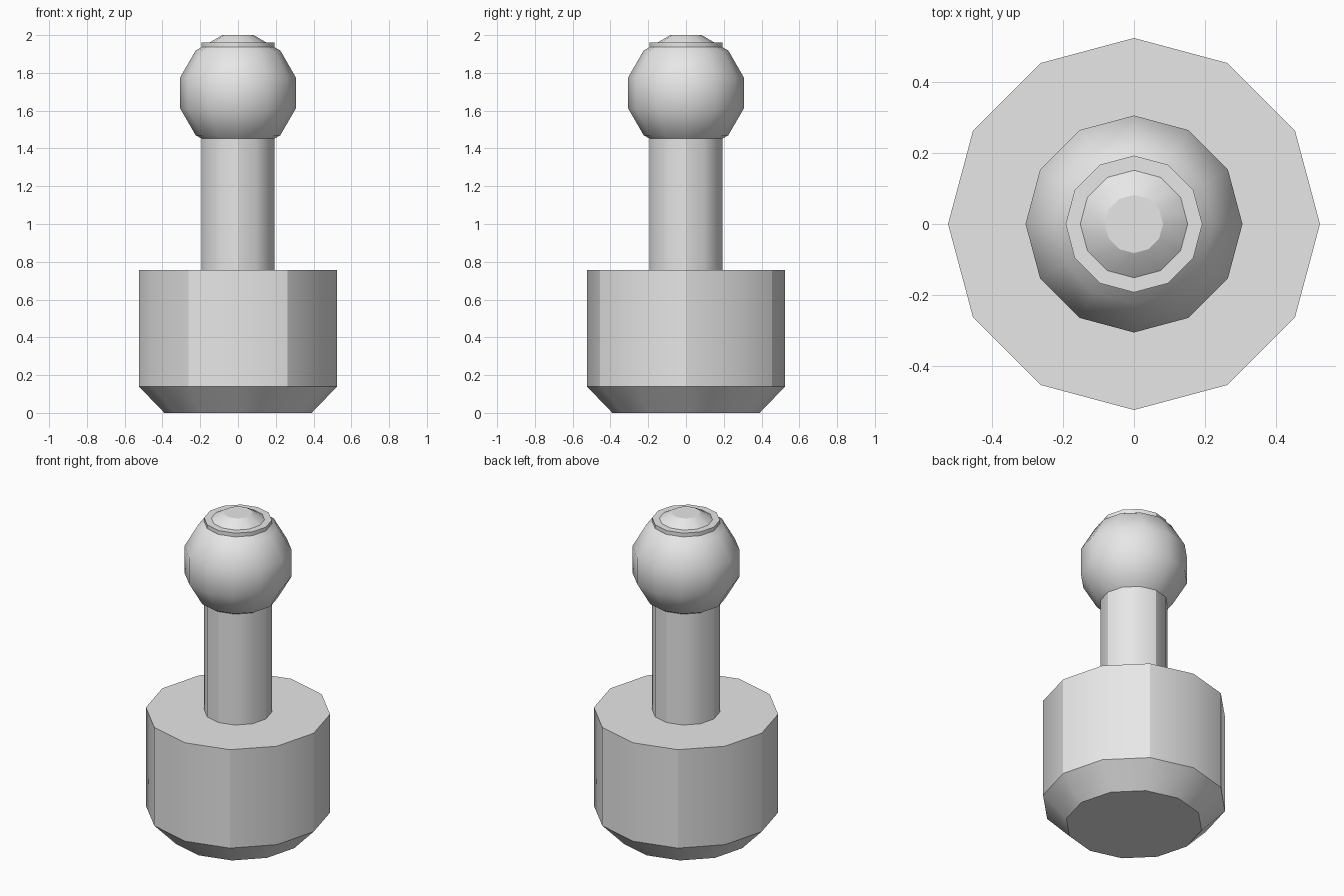
import bpy, bmesh, math

cube = bpy.data.objects.get("Cube")
if cube:
    bpy.data.objects.remove(cube, do_unlink=True)

SIDES = 12

grey = bpy.data.materials.new("plain grey")
grey.use_nodes = True
colour = (0.8, 0.8, 0.8, 1)
grey.diffuse_color = colour
grey.node_tree.nodes["Principled BSDF"].inputs["Base Color"].default_value = colour


def turned_part(name, profile):
    """Turn a (radius, height) profile around z and cap both ends."""
    bm = bmesh.new()
    rings = []
    for r, z in profile:
        angles = [2 * math.pi * i / SIDES for i in range(SIDES)]
        rings.append([bm.verts.new((r * math.cos(a), r * math.sin(a), z)) for a in angles])
    for low, high in zip(rings, rings[1:]):
        for i in range(SIDES):
            j = (i + 1) % SIDES
            bm.faces.new((low[i], low[j], high[j], high[i]))
    bm.faces.new(rings[0][::-1])
    bm.faces.new(rings[-1])
    mesh = bpy.data.meshes.new(name)
    bm.to_mesh(mesh)
    bm.free()
    mesh.materials.append(grey)
    obj = bpy.data.objects.new(name, mesh)
    bpy.context.collection.objects.link(obj)
    bpy.ops.object.select_all(action="DESELECT")
    obj.select_set(True)
    bpy.context.view_layer.objects.active = obj
    bpy.ops.object.shade_smooth_by_angle(angle=math.radians(30))
    return obj


# Heavy base with a chamfered foot
turned_part("base", [(0.39, 0), (0.525, 0.14), (0.525, 0.757)])

# Stem, running up through the ball
turned_part("stem", [(0.193, 0.75), (0.193, 1.96)])

# Ball with flat poles; its rings lie 30 degrees apart
radius, centre = 0.317, 1.694
latitudes = [math.radians(a) for a in range(-75, 76, 30)]
turned_part("ball", [(radius * math.cos(a), centre + radius * math.sin(a)) for a in latitudes])
